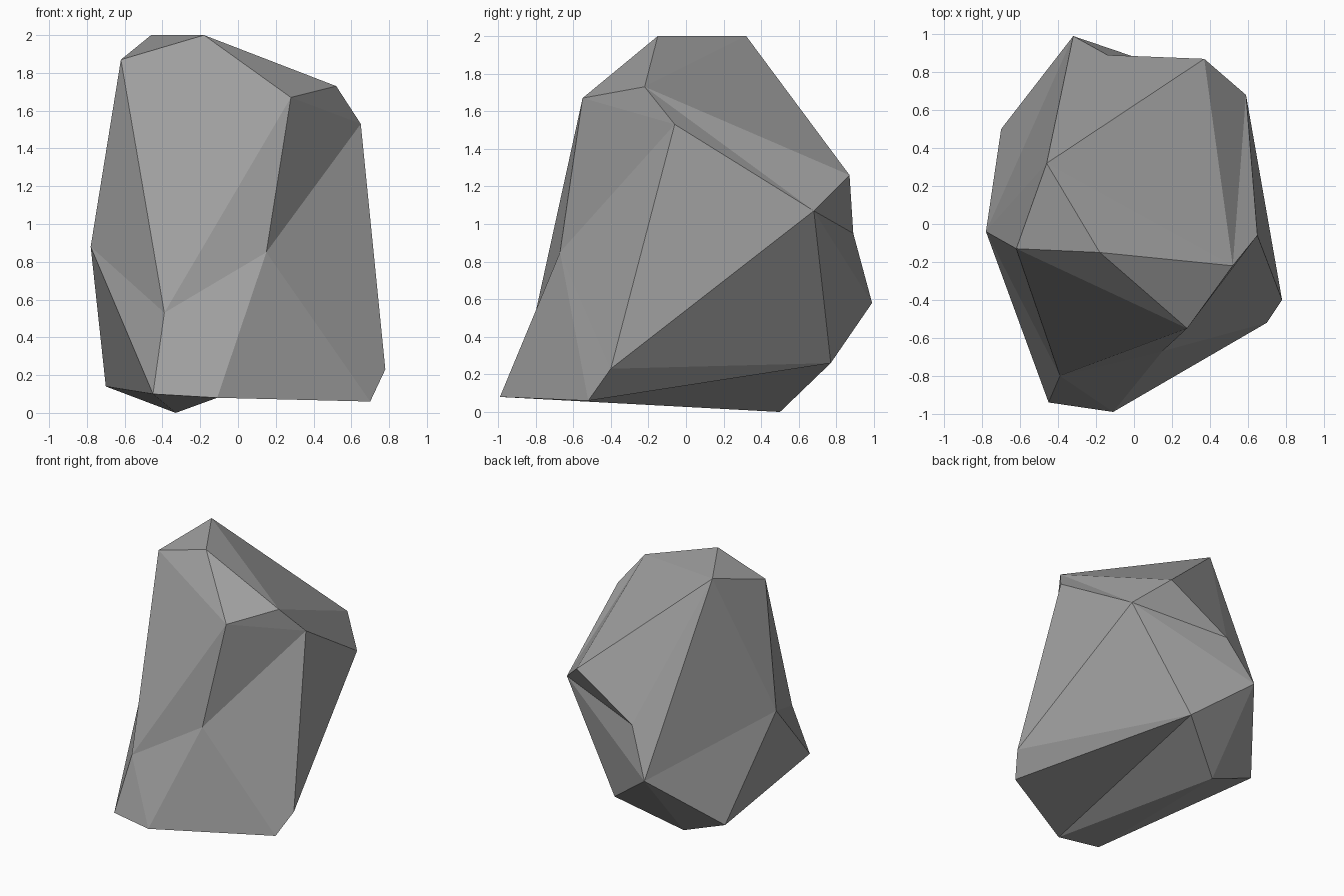
import bpy
import bmesh

old = bpy.data.objects.get("Cube")
if old:
    bpy.data.objects.remove(old, do_unlink=True)

# One plain stone colour
stone = bpy.data.materials.new("stone_grey")
stone.use_nodes = True
grey = (0.35, 0.35, 0.35, 1)
stone.diffuse_color = grey
bsdf = stone.node_tree.nodes["Principled BSDF"]
bsdf.inputs["Base Color"].default_value = grey
bsdf.inputs["Roughness"].default_value = 0.9

# Corners of the boulder
corners = {
    # crown
    "crown_back": (-.46, .32, 2), "crown_front": (-.18, -.15, 2),
    "crown_right": (-.62, -.13, 1.87), "brow": (.28, -.55, 1.67),
    "shoulder_front": (.52, -.22, 1.73), "shoulder_side": (.65, -.06, 1.53),
    # waist
    "flank_right": (-.78, -.04, .88), "back_ridge": (.37, .87, 1.26),
    "flank_left": (.59, .68, 1.07), "back_bulge": (-.32, .99, .58),
    # base
    "foot_left": (.78, -.4, .23), "toe_left": (.7, -.52, .06),
    "toe_front": (-.11, -.99, .08), "toe_right": (-.45, -.94, .1),
    "heel_right": (-.7, .5, .14), "heel_low": (-.33, .5, 0),
    "heel_left": (.1, .77, .26),
    # dents
    "dent_low": (-.39, -.8, .53), "dent_front": (.15, -.67, .85),
    "dent_back": (-.14, .89, .95),
}

# Facets, each group fanned out from a main corner around its neighbours
fans = {
    "crown_back": "crown_front crown_right flank_right back_bulge dent_back "
                  "back_ridge shoulder_front crown_front",
    "brow": "crown_right crown_front shoulder_front shoulder_side",
    "dent_low": "crown_right brow dent_front toe_front toe_right "
                "flank_right crown_right",
    "dent_front": "brow shoulder_side foot_left toe_left toe_front",
    "flank_left": "shoulder_front shoulder_side foot_left heel_left "
                  "back_bulge dent_back back_ridge shoulder_front",
    "heel_left": "foot_left toe_left toe_front heel_low back_bulge",
    "heel_right": "flank_right back_bulge heel_low toe_right flank_right",
    "toe_front": "heel_low toe_right",
}

bm = bmesh.new()
verts = {name: bm.verts.new(co) for name, co in corners.items()}
for hub, ring in fans.items():
    rim = ring.split()
    for a, b in zip(rim, rim[1:]):
        bm.faces.new((verts[hub], verts[a], verts[b]))
bmesh.ops.recalc_face_normals(bm, faces=bm.faces)

# Flat-shaded boulder
mesh = bpy.data.meshes.new("boulder")
bm.to_mesh(mesh)
bm.free()
mesh.materials.append(stone)
boulder = bpy.data.objects.new("boulder", mesh)
bpy.context.scene.collection.objects.link(boulder)
